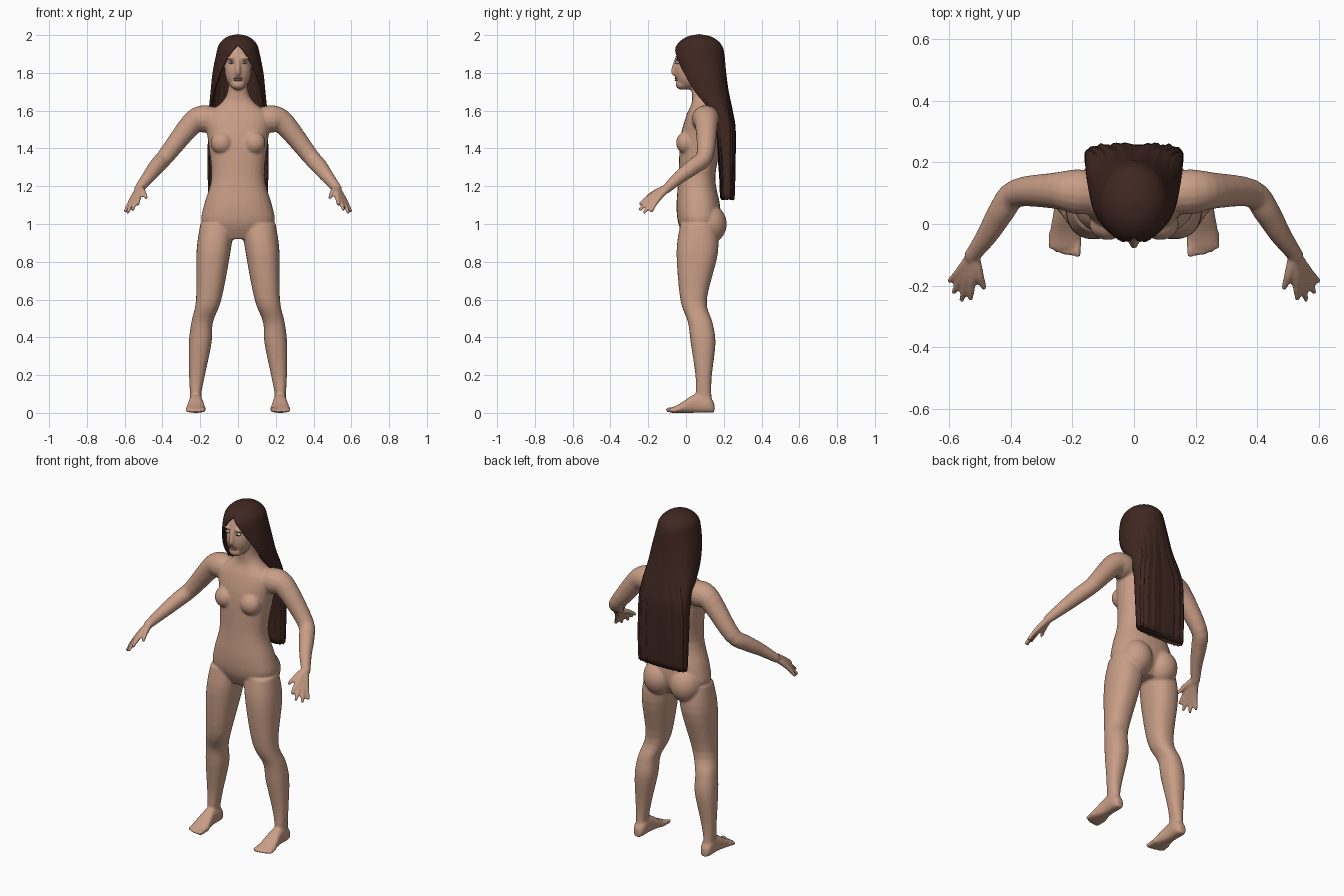
import bpy
import bmesh
from math import sin, cos, pi, tau, copysign
from mathutils import Vector, Matrix

default_cube = bpy.data.objects.get("Cube")
if default_cube:
    bpy.data.objects.remove(default_cube)


def make_material(name, *colour):
    material = bpy.data.materials.new(name)
    material.use_nodes = True
    material.diffuse_color = (*colour, 1)
    shader = material.node_tree.nodes["Principled BSDF"]
    shader.inputs["Base Color"].default_value = (*colour, 1)
    return material


skin = make_material("warm skin", .58, .34, .24)
dark_brown = make_material("dark brown hair", .05, .02, .015)
eye_white = make_material("eye white", .6, .55, .5)
iris_brown = make_material("brown iris", .08, .04, .03)
lip_colour = make_material("muted lips", .42, .2, .15)


def make_object(name, bm, material):
    bmesh.ops.recalc_face_normals(bm, faces=bm.faces[:])
    mesh = bpy.data.meshes.new(name)
    bm.to_mesh(mesh)
    bm.free()
    mesh.materials.append(material)
    mesh.shade_smooth()
    part = bpy.data.objects.new(name, mesh)
    bpy.context.collection.objects.link(part)
    return part


def smooth_path(keys, steps=4):
    """Yield tuples eased through the key sections."""
    keys = [Vector(key) for key in keys]
    padded = [keys[0], *keys, keys[-1]]
    for before, start, end, after in zip(padded, keys, keys[1:], padded[3:]):
        for step in range(steps):
            t = step / steps
            ease = t * t * (3 - 2 * t)
            leave = (end - before) * t * (1 - t) ** 2 / 2
            arrive = (after - start) * t * t * (1 - t) / 2
            yield start + (end - start) * ease + leave - arrive
    yield keys[-1]


def rounded(value, squareness):
    return copysign(abs(value) ** squareness, value)


def skin_rings(bm, rings):
    rows = [[bm.verts.new(point) for point in ring] for ring in rings]
    for lower, upper in zip(rows, rows[1:]):
        for i in range(len(lower)):
            bm.faces.new((lower[i - 1], lower[i], upper[i], upper[i - 1]))
    bm.faces.new(rows[0])
    bm.faces.new(rows[-1])


def stack(bm, keys, side=1, squareness=.87, count=28):
    """Level sections: height, centre x, half width, front y, back y."""
    angles = [tau * i / count for i in range(count)]
    skin_rings(bm, [[(side * centre + width * rounded(cos(angle), squareness),
                      (front + back) / 2 + (back - front) / 2 * rounded(sin(angle), squareness),
                      height) for angle in angles]
                    for height, centre, width, front, back in smooth_path(keys)])


def tube(bm, keys, side=1, count=16):
    """Round limb along a path: x, y, z, radius."""
    sections = list(smooth_path(keys))
    points = [Vector((side * x, y, z)) for x, y, z, radius in sections]
    padded = [points[0], *points, points[-1]]
    rings = []
    for i, (point, section) in enumerate(zip(points, sections)):
        along = (padded[i + 2] - padded[i]).normalized()
        across = along.cross(Vector((.3, .2, .9))).normalized()
        up = along.cross(across)
        rings.append([point + section[3] * (across * cos(tau * j / count) + up * sin(tau * j / count))
                      for j in range(count)])
    skin_rings(bm, rings)


def ball(bm, centre, size):
    bmesh.ops.create_uvsphere(bm, u_segments=24, v_segments=16, radius=1,
                              matrix=Matrix.Translation(centre) @ Matrix.Diagonal((*size, 1)))


# Torso and neck
body = bmesh.new()
stack(body, [(.92, 0, .09, 0, .14), (1, 0, .19, -.04, .18), (1.1, 0, .18, -.05, .18),
             (1.25, 0, .14, -.04, .155), (1.45, 0, .16, -.03, .19), (1.57, 0, .17, 0, .18),
             (1.64, 0, .09, .03, .15), (1.7, 0, .055, .03, .14), (1.8, 0, .05, .02, .14)])

# Head: skull, face, chin and nose
ball(body, (0, .06, 1.87), (.08, .115, .11))
ball(body, (0, .01, 1.81), (.07, .07, .1))
ball(body, (0, -.02, 1.74), (.04, .036, .03))
tube(body, [(0, -.052, 1.87, .01), (0, -.066, 1.81, .014), (0, -.056, 1.79, .012)])


def build_leg(side):
    stack(body, [(1, .11, .09, -.03, .16), (.85, .13, .09, -.05, .17), (.6, .155, .067, -.03, .11),
                 (.48, .19, .057, .01, .14), (.37, .2, .06, .025, .156), (.2, .217, .042, .05, .137),
                 (.1, .224, .03, .052, .134), (.02, .224, .03, .06, .145)], side)
    # Foot sections from heel to ball, with a flat sole: y, half width, height
    rings = []
    for y, width, height in smooth_path([(.15, .02, .05), (.12, .035, .09),
                                         (.05, .036, .1), (-.03, .05, .05), (-.08, .046, .026)]):
        rings.append([(side * .223 + width * rounded(cos(angle), .8), y,
                       height / 2 * (1 + rounded(sin(angle), .8)))
                      for angle in [tau * i / 20 for i in range(20)]])
    skin_rings(body, rings)
    # Toes shorten and thin towards the outside
    for toe in range(5):
        x = .184 + toe * .021
        radius = .011 if toe else .015
        tip = -.105 + toe * toe * .0015
        tube(body, [(x, -.03, .02, radius), (x, tip, radius, radius * .8)], side)


def build_arm(side):
    tube(body, [(.13, .1, 1.55, .07), (.19, .105, 1.555, .073), (.25, .108, 1.525, .06),
                (.38, .1, 1.362, .046), (.43, .04, 1.305, .043), (.475, -.035, 1.248, .035),
                (.53, -.11, 1.18, .024)], side)
    # Four fingers fan from the wrist, then the thumb
    wrist = Vector((.52, -.097, 1.192))
    outer, inner = Vector((.08, -.09, -.13)), Vector((.01, -.15, -.09))
    reaches = [outer.lerp(inner, i / 3).normalized() * (.175 + .025 * sin(pi * i / 3))
               for i in range(4)]
    for reach in reaches + [Vector((-.036, -.115, -.057))]:
        bend = Vector((0, -.004, .006))
        knuckle, middle, tip = wrist + reach * .4 + bend, wrist + reach * .7 + bend, wrist + reach
        tube(body, [(*wrist, .019), (*knuckle, .016), (*middle, .0125), (*tip, .0095)], side)


for side, label in ((1, "left"), (-1, "right")):
    # Soft chest, hip and brow masses
    ball(body, (side * .085, 0, 1.43), (.06, .052, .06))
    ball(body, (side * .088, .118, 1), (.092, .098, .105))
    ball(body, (side * .034, -.045, 1.88), (.026, .014, .01))
    build_leg(side)
    build_arm(side)
    # Eyes
    eye = bmesh.new()
    ball(eye, (side * .034, -.045, 1.856), (.016, .013, .008))
    make_object(label + "_eye", eye, eye_white)
    iris = bmesh.new()
    ball(iris, (side * .034, -.055, 1.856), (.006, .004, .006))
    make_object(label + "_iris", iris, iris_brown)

# Fuse the parts into one smooth body
body_object = make_object("body", body, skin)
fuse = body_object.modifiers.new("fuse", 'REMESH')
fuse.mode = 'VOXEL'
fuse.voxel_size = .007
fuse.use_smooth_shade = True
soften = body_object.modifiers.new("soften", 'SMOOTH')
soften.iterations = 5

# Lips
lips = bmesh.new()
for height in (1.772, 1.762):
    ball(lips, (0, -.05, height), (.024, .01, .006))
make_object("lips", lips, lip_colour)

# Long hair: height, half width, centre y, depth, share of the full turn covered
dome = [(1.9 + .1 * cos(angle), .11 * sin(angle), .07, .128 * sin(angle), 1)
        for angle in (0, pi / 6, pi / 3)]
curtain = [(1.9, .11, .07, .128, .88), (1.8, .13, .085, .122, .76), (1.7, .14, .115, .105, .68),
           (1.6, .15, .17, .07, .67), (1.5, .154, .205, .05, .92), (1.3, .156, .218, .036, 1),
           (1.135, .153, .22, .03, 1)]
hair = bmesh.new()
rows, strands = [], 96
for height, width, centre, depth, cover in smooth_path(dome + curtain):
    fall = min(1, max(0, (1.9 - height) / .4))
    squareness = 1 - .4 * fall
    row = []
    for i in range(strands + 1):
        angle = pi * min(cover, 1) * (2 * i / strands - 1)
        groove = fall * .003 * (sin(i) + sin(i * 2.3))
        row.append(hair.verts.new((width * rounded(sin(angle), squareness),
                                   centre + (depth + groove) * rounded(cos(angle), squareness),
                                   height)))
    rows.append(row)
for upper, lower in zip(rows, rows[1:]):
    for i in range(strands):
        hair.faces.new((upper[i], upper[i + 1], lower[i + 1], lower[i]))
hair.faces.new(rows[-1])
# Ragged ends
for i, vert in enumerate(rows[-1][:-1]):
    vert.co.z += .006 * sin(i)
rows[-1][-1].co = rows[-1][0].co
bmesh.ops.remove_doubles(hair, verts=hair.verts[:], dist=.0004)
hair_object = make_object("hair", hair, dark_brown)
thickness = hair_object.modifiers.new("thickness", 'SOLIDIFY')
thickness.thickness = .01
thickness.offset = 0
